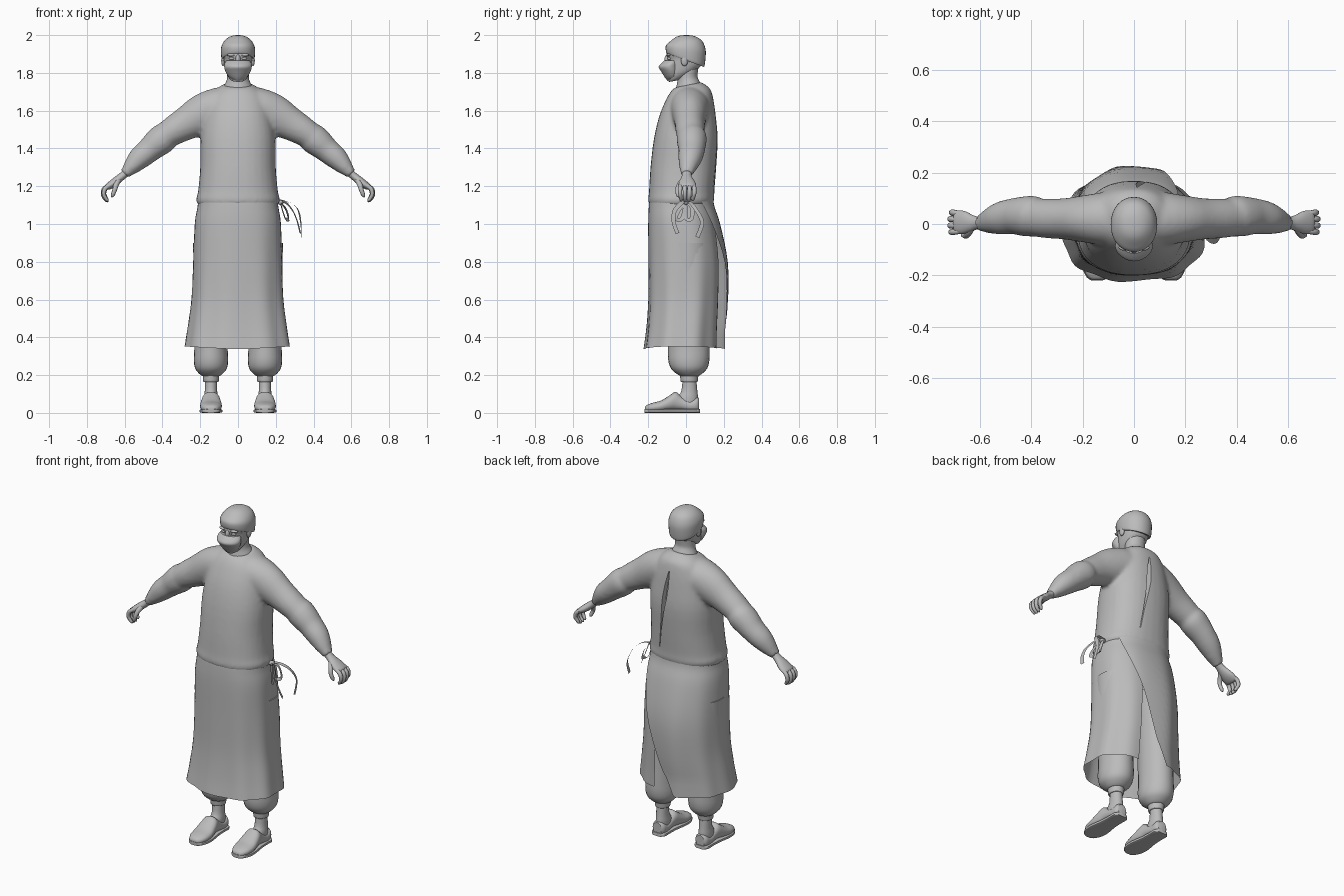
import bpy, bmesh, math
from mathutils import Vector

mat = bpy.data.materials.new("plain grey")
mat.diffuse_color = (0.5, 0.5, 0.5, 1)


def finish(bm, name, angle=40):
    bmesh.ops.recalc_face_normals(bm, faces=bm.faces)
    me = bpy.data.meshes.new(name)
    bm.to_mesh(me)
    bm.free()
    ob = bpy.data.objects.new(name, me)
    bpy.context.collection.objects.link(ob)
    me.materials.append(mat)
    select(ob)
    bpy.ops.object.shade_smooth_by_angle(angle=math.radians(angle))
    return ob


def select(*obs):
    bpy.ops.object.select_all(action='DESELECT')
    for o in obs:
        o.select_set(True)
    bpy.context.view_layer.objects.active = obs[0]


def smooth(rows, k=3):
    """Catmull-Rom interpolation between rows of numbers."""
    out, n = [], len(rows)
    for i in range(n - 1):
        a, b, c, d = rows[max(i - 1, 0)], rows[i], rows[i + 1], rows[min(i + 2, n - 1)]
        for j in range(k):
            t = j / k
            out.append([0.5 * (2 * q + (r - p) * t + (2 * p - 5 * q + 4 * r - s) * t * t
                               + (3 * q - p - 3 * r + s) * t ** 3) for p, q, r, s in zip(a, b, c, d)])
    return out + [list(rows[-1])]


def se(v, n):
    return math.copysign(abs(v) ** (2 / n), v)


def loft(name, rings, seg=28, n=2.0, angle=40):
    """Skin closed rings given as (centre, u axis, v axis)."""
    bm, loops = bmesh.new(), []
    for c, u, v in rings:
        loops.append([bm.verts.new(c + u * se(math.cos(a), n) + v * se(math.sin(a), n))
                      for a in (2 * math.pi * i / seg for i in range(seg))])
    for p, q in zip(loops, loops[1:]):
        for i in range(seg):
            j = (i + 1) % seg
            bm.faces.new((p[i], p[j], q[j], q[i]))
    bm.faces.new(loops[0])
    bm.faces.new(loops[-1])
    return finish(bm, name, angle)


def upright(name, rows, x=0, seg=32, n=2.0, k=3):
    """Rows: height, half width, front y, back y, rise towards the back."""
    return loft(name, [(Vector((x, (f + b) / 2, z)), Vector((w, 0, 0)), Vector((0, (b - f) / 2, t)))
                       for z, w, f, b, t in smooth(rows, k)], seg, n)


def tube(name, rows, s=1, seg=20, k=3, n=2.0):
    """Rows: x, y, z, thickness radius, y radius; s mirrors the side."""
    rows = smooth(rows, k)
    pts = [Vector((r[0] * s, r[1], r[2])) for r in rows]
    rings = []
    for i, r in enumerate(rows):
        t = pts[min(i + 1, len(pts) - 1)] - pts[max(i - 1, 0)]
        u = Vector((0, 1, 0)).cross(t).normalized()
        rings.append((pts[i], u * r[3], t.cross(u).normalized() * r[4]))
    return loft(name, rings, seg, n)


def ball(name, loc, scale):
    bm = bmesh.new()
    bmesh.ops.create_uvsphere(bm, u_segments=16, v_segments=10, radius=1)
    for v in bm.verts:
        v.co = Vector(a * b for a, b in zip(v.co, scale)) + Vector(loc)
    return finish(bm, name)


# Gown top: torso and sleeves fused into one garment
parts = [upright("gown_top", [
    (1.10, .212, -.195, .138, 0), (1.13, .222, -.200, .150, 0), (1.17, .212, -.196, .150, 0),
    (1.30, .200, -.188, .160, 0), (1.45, .198, -.170, .168, 0), (1.57, .180, -.142, .158, 0),
    (1.66, .155, -.105, .145, 0), (1.71, .120, -.078, .128, .006), (1.737, .078, -.058, .082, .014)], n=2.3)]
for s in (1, -1):
    parts.append(tube("sleeve", [
        (.00, .02, 1.625, .105, .10), (.10, .02, 1.615, .108, .105), (.19, .02, 1.578, .108, .092),
        (.27, .02, 1.535, .090, .080), (.34, .022, 1.495, .078, .077), (.375, .025, 1.472, .073, .075),
        (.395, .03, 1.455, .079, .080), (.43, .03, 1.427, .076, .077), (.47, .03, 1.392, .067, .070),
        (.52, .022, 1.350, .061, .064), (.56, .012, 1.308, .047, .050), (.59, .005, 1.276, .031, .036),
        (.602, .004, 1.264, .029, .034)], s, 28))
select(*parts)
bpy.ops.object.join()
gown = parts[0]
m = gown.modifiers.new("fuse", 'REMESH')
m.mode, m.voxel_size, m.use_smooth_shade = 'VOXEL', 0.011, True
m = gown.modifiers.new("relax", 'SMOOTH')
m.iterations, m.factor = 6, 0.5

# Back opening of the gown: a thin leaf-shaped cut
leaf = [(1.66, .012, .002), (1.58, .02, .012), (1.50, .03, .014), (1.40, .045, .007), (1.30, .06, .003), (1.19, .075, .002)]
bm = bmesh.new()
rings = [[bm.verts.new((x + sx * w, y, z)) for sx, y in ((-1, .125), (1, .125), (1, .25), (-1, .25))] for z, x, w in leaf]
for p, q in zip(rings, rings[1:]):
    for i in range(4):
        bm.faces.new((p[i], p[(i + 1) % 4], q[(i + 1) % 4], q[i]))
bm.faces.new(rings[0])
bm.faces.new(rings[-1])
cutter = finish(bm, "back_opening_cutter")
cutter.hide_render = True
m = gown.modifiers.new("opening", 'BOOLEAN')
m.operation, m.object, m.solver = 'DIFFERENCE', cutter, 'EXACT'
select(gown)
bpy.ops.object.convert(target='MESH')
bpy.ops.object.shade_smooth_by_angle(angle=math.radians(45))
bpy.data.objects.remove(cutter)

# Gown skirt: wrapped sheet whose outer panel overlaps at the back
bm, grid, cols = bmesh.new(), [], 64
skirt = smooth([(1.135, .210, -.193, .138), (1.09, .214, -.197, .140), (1.0, .228, -.200, .158), (.8, .235, -.198, .180),
                (.6, .243, -.198, .178), (.45, .262, -.208, .172), (.345, .278, -.222, .170)], 4)
for z, w, f, b in skirt:
    t = (1.135 - z) / .79
    start, end = -1.0 + 1.15 * t ** 0.8, 2 * math.pi - .3
    row = []
    for i in range(cols + 1):
        a = start + (end - start) * i / cols
        bulge = .006 + .038 * math.sin(math.pi * min(t * 1.15, 1) * .75)
        out = bulge * max(0, 1 - max(0, a - .2) / 1.3)
        fold = .005 * t * math.sin(a * 9)
        x = -(w + fold + .3 * out) * se(math.sin(a), 2.4)
        y = (f + b) / 2 + ((b - f) / 2 + out + fold) * se(math.cos(a), 2.4)
        row.append(bm.verts.new((x, y, z + t * (.015 * abs(math.sin(a)) - .008))))
    grid.append(row)
for p, q in zip(grid, grid[1:]):
    for i in range(cols):
        bm.faces.new((p[i], p[i + 1], q[i + 1], q[i]))
finish(bm, "gown_skirt", 60)


# Waist ties: flat ribbons knotted at the side
def ribbon(name, pts, width=.011):
    bm, prev = bmesh.new(), None
    pts = [Vector(p) for p in smooth(pts, 5)]
    for i, p in enumerate(pts):
        t = pts[min(i + 1, len(pts) - 1)] - pts[max(i - 1, 0)]
        side = t.cross(Vector((1, .3, .5))).normalized() * width
        pair = (bm.verts.new(p - side), bm.verts.new(p + side))
        if prev:
            bm.faces.new((prev[0], prev[1], pair[1], pair[0]))
        prev = pair
    finish(bm, name, 60)


ribbon("tie_end_back", [(.21, .0, 1.12), (.27, .02, 1.115), (.315, .05, 1.08), (.332, .085, 1.01), (.335, .06, .93)])
ribbon("tie_end_front", [(.21, .0, 1.12), (.25, -.02, 1.115), (.29, -.06, 1.07), (.315, -.065, 1.01), (.33, -.045, .95)])
ribbon("tie_loop_front", [(.22, .0, 1.12), (.25, -.035, 1.08), (.265, -.055, 1.03), (.25, -.02, 1.03), (.225, .0, 1.11)])
ribbon("tie_loop_back", [(.22, .0, 1.12), (.25, .03, 1.09), (.27, .03, 1.03), (.25, .0, 1.03), (.225, .0, 1.11)])
ball("tie_knot", (.225, .0, 1.115), (.016, .018, .014))

# Head, neck, cap and face mask
upright("neck", [(1.69, .088, -.062, .09, .012), (1.735, .072, -.052, .075, .012), (1.765, .059, -.046, .062, .01),
                 (1.80, .057, -.045, .062, 0), (1.85, .057, -.045, .07, 0)])
upright("head", [(1.757, .022, -.085, -.04, .004), (1.768, .042, -.093, .0, .012), (1.80, .062, -.098, .05, .012),
                 (1.84, .071, -.099, .08, 0), (1.872, .075, -.097, .088, 0), (1.90, .080, -.103, .092, 0),
                 (1.95, .07, -.08, .08, 0)], n=2.2)
upright("cap", [(1.868, .078, -.096, .090, -.034), (1.870, .086, -.103, .097, -.035), (1.90, .090, -.108, .103, -.026),
                (1.935, .089, -.105, .104, -.012), (1.966, .075, -.085, .088, 0), (1.987, .052, -.058, .062, 0),
                (1.997, .028, -.032, .036, 0), (2.0, .004, -.004, .008, 0)], n=2.1)
upright("face_mask", [(1.764, .028, -.097, -.03, .006), (1.78, .050, -.112, -.03, .004), (1.81, .067, -.133, -.03, 0),
                      (1.832, .073, -.145, -.03, 0), (1.85, .071, -.132, -.03, 0), (1.866, .060, -.114, -.03, 0)], n=1.8)
ball("nose_bridge", (0, -.098, 1.872), (.013, .016, .026))
for s in (1, -1):
    ball("eye", (s * .032, -.087, 1.876), (.015, .012, .008))
    ball("brow", (s * .034, -.091, 1.895), (.026, .013, .008))
    ball("ear", (s * .079, -.008, 1.866), (.010, .019, .030))

# Hands, trouser legs, ankles and shoes on both sides
for s in (1, -1):
    tube("palm", [(.585, .004, 1.279, .022, .026), (.61, .004, 1.256, .020, .025), (.635, .004, 1.236, .021, .034),
                  (.662, .006, 1.215, .021, .045), (.690, .007, 1.196, .017, .045), (.698, .007, 1.190, .008, .036)], s)
    for i in range(4):
        y, e = .044 - .025 * i, (.006, 0, 0, .004)[i]
        tube("finger", [(.678, y * .9, 1.205, .011, .011), (.707 - e, y, 1.188, .012, .012), (.715 - e, y, 1.162, .011, .011),
                        (.708 - e, y * .9, 1.138 + e, .010, .010), (.692, y * .8, 1.122 + e, .008, .008),
                        (.686, y * .8, 1.119 + e, .002, .002)], s, 10)
    tube("thumb", [(.632, -.015, 1.232, .014, .014), (.645, -.036, 1.208, .014, .013), (.653, -.046, 1.180, .012, .011),
                   (.664, -.042, 1.152, .010, .010), (.669, -.038, 1.143, .003, .003)], s, 10)
    x = .143 * s
    upright("trouser_leg", [(.195, .046, -.028, .065, 0), (.207, .062, -.05, .085, 0), (.235, .084, -.08, .112, 0),
                            (.28, .091, -.094, .124, 0), (.35, .088, -.095, .125, 0), (.55, .088, -.10, .12, 0),
                            (.90, .095, -.11, .12, 0)], x, 24)
    upright("trouser_cuff", [(.163, .036, -.022, .058, 0), (.167, .041, -.028, .062, 0), (.19, .043, -.031, .065, 0),
                             (.215, .046, -.034, .07, 0)], x, 24)
    upright("ankle", [(.03, .036, -.05, .062, 0), (.08, .037, -.045, .064, 0), (.115, .033, -.025, .060, 0),
                      (.175, .033, -.018, .055, 0)], x, 20)
    rows = smooth([(-.218, .018, .010, .030), (-.207, .036, .006, .042), (-.175, .053, .004, .054), (-.13, .058, .006, .066),
                   (-.085, .053, .010, .094), (-.055, .047, .012, .112), (-.025, .043, .012, .090), (.02, .042, .006, .068),
                   (.055, .040, .004, .082), (.070, .027, .004, .078)])
    loft("shoe", [(Vector((x, y, (a + b) / 2)), Vector((w, 0, 0)), Vector((0, 0, (b - a) / 2)))
                  for y, w, a, b in rows], 24, 2.3)
    sole = smooth([(-.220, .020), (-.208, .040), (-.17, .058), (-.12, .060), (-.05, .049), (.01, .046), (.055, .046), (.075, .028)])
    loft("shoe_sole", [(Vector((x, y, .010)), Vector((w, 0, 0)), Vector((0, 0, .010))) for y, w in sole], 20, 5)
